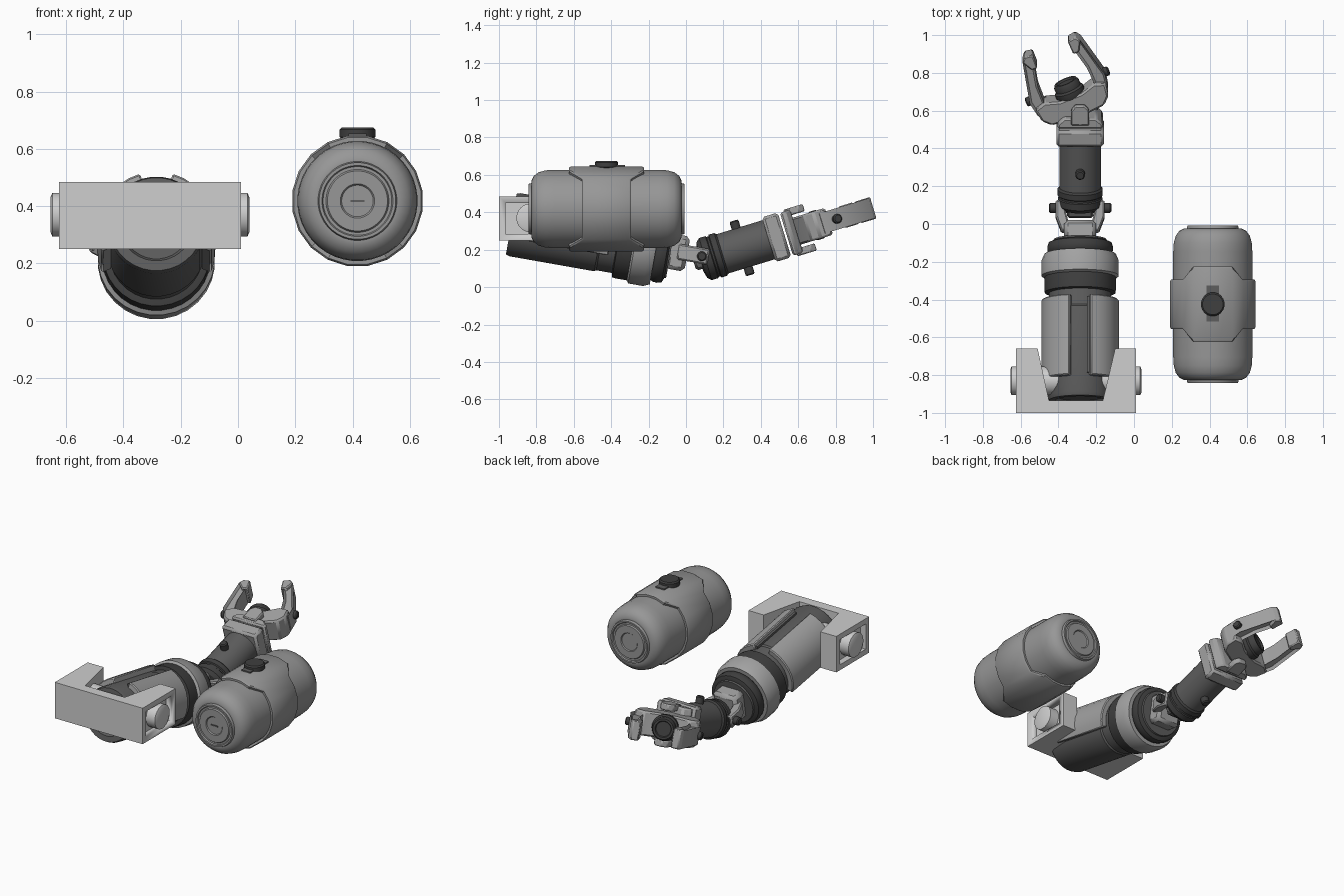
import bpy, bmesh
from math import cos, sin, radians, pi
from mathutils import Matrix, Vector

cube = bpy.data.objects.get("Cube")
if cube:
    bpy.data.objects.remove(cube, do_unlink=True)


def material(name, v):
    m = bpy.data.materials.new(name)
    m.use_nodes = True
    m.diffuse_color = (v, v, v, 1)
    bsdf = m.node_tree.nodes["Principled BSDF"]
    bsdf.inputs["Base Color"].default_value = (v, v, v, 1)
    bsdf.inputs["Roughness"].default_value = 0.6
    return m


PALE = material("pale grey", 0.62)
LIGHT = material("light grey", 0.36)
SHELL = material("shell grey", 0.31)
DARK = material("dark grey", 0.11)
BLACK = material("charcoal", 0.05)


def frame(x, y, z, tilt=0):
    return Matrix.Translation((x, y, z)) @ Matrix.Rotation(radians(tilt), 4, 'X')


def finish(bm, name, mat, matrix, bevel=0):
    bmesh.ops.recalc_face_normals(bm, faces=bm.faces)
    me = bpy.data.meshes.new(name)
    bm.to_mesh(me)
    bm.free()
    me.materials.append(mat)
    me.shade_smooth()
    me.set_sharp_from_angle(angle=radians(32))
    ob = bpy.data.objects.new(name, me)
    bpy.context.collection.objects.link(ob)
    ob.matrix_world = matrix
    if bevel:
        mod = ob.modifiers.new("bevel", 'BEVEL')
        mod.width, mod.segments, mod.limit_method = bevel, 1, 'ANGLE'
    return ob


def lathe(name, mat, matrix, profile, sides=28):
    """Spin (radius, distance) pairs around the local y axis."""
    bm = bmesh.new()
    rings = []
    for r, s in profile:
        rings.append([bm.verts.new((r * sin(2 * pi * (i + .5) / sides), s,
                                    r * cos(2 * pi * (i + .5) / sides))) for i in range(sides)])
    for a, b in zip(rings, rings[1:]):
        for i in range(sides):
            j = (i + 1) % sides
            bm.faces.new((a[i], a[j], b[j], b[i]))
    bm.faces.new(rings[0])
    bm.faces.new(rings[-1])
    return finish(bm, name, mat, matrix)


def prism(name, mat, matrix, points, z0, z1, bevel=0, recess=0):
    """Extrude a local xy outline from z0 to z1, optionally sinking both ends."""
    bm = bmesh.new()
    low = [bm.verts.new((x, y, z0)) for x, y in points]
    high = [bm.verts.new((x, y, z1)) for x, y in points]
    ends = [bm.faces.new(low[::-1]), bm.faces.new(high)]
    n = len(points)
    for i in range(n):
        j = (i + 1) % n
        bm.faces.new((low[i], low[j], high[j], high[i]))
    bmesh.ops.recalc_face_normals(bm, faces=bm.faces)
    if recess:
        for f in ends:
            bmesh.ops.inset_region(bm, faces=[f], thickness=.012, depth=-recess)
    return finish(bm, name, mat, matrix, bevel)


def box(name, mat, matrix, x, y, z, bevel=0):
    pts = [(x[0], y[0]), (x[1], y[0]), (x[1], y[1]), (x[0], y[1])]
    return prism(name, mat, matrix, pts, *z, bevel)


def rod(name, mat, matrix, axis, r, a, b):
    turn = {'X': Matrix.Rotation(-pi / 2, 4, 'Z'), 'Y': Matrix(), 'Z': Matrix.Rotation(pi / 2, 4, 'X')}
    c = min(.008, r / 4)
    return lathe(name, mat, matrix @ turn[axis.upper()],
                 [(r - c, a), (r, a + c), (r, b - c), (r - c, b)], 20)


SIDES = (("right", -1), ("left", 1))
ARM_X = -.285

# Canister body with stepped end caps
can = frame(.417, -.425, .418)
half = [(.03, .412), (.055, .412), (.06, .418), (.105, .418), (.11, .41), (.12, .41), (.124, .418),
        (.134, .418), (.138, .402), (.15, .402), (.178, .388), (.197, .362), (.207, .325), (.21, .28)]
lathe("canister_body", SHELL, can, [(r, -s) for r, s in half] + half[::-1], 40)
box("canister_end_mark", DARK, can, (-.025, .025), (-.417, -.41), (-.004, .004))

# Canister band, wider over the top and bottom
bm = bmesh.new()
rows = []
for i in range(20):
    t = 2 * pi * (i + .5) / 20
    w = .2 if abs(sin(t)) < .5 else .13
    rows.append([bm.verts.new((r * sin(t), s, r * cos(t)))
                 for r, s in ((.2, -w), (.224, -w), (.23, -w + .01), (.23, w - .01), (.224, w), (.2, w))])
for i, a in enumerate(rows):
    b = rows[(i + 1) % len(rows)]
    for k in range(6):
        m = (k + 1) % 6
        bm.faces.new((a[k], a[m], b[m], b[k]))
finish(bm, "canister_band", SHELL, can)

# Canister knobs and the strip joining them
for label, y in (("front", -.095), ("back", .1)):
    rod("canister_knob_" + label, BLACK, can, 'Z', .063, .215, .257)
box("canister_knob_strip", DARK, can, (-.032, .032), (-.09, .1), (.21, .235))

# Shoulder bracket with a square recess in each side
world = Matrix()
outline = [(-.625, -1), (.01, -1), (.01, -.66), (-.1, -.66), (-.165, -.935),
           (-.45, -.935), (-.51, -.66), (-.625, -.66)]
bracket = prism("shoulder_bracket", PALE, world, outline, .25, .485)
for label, x in (("right", -.625), ("left", .01)):
    cutter = box("recess_cutter_" + label, PALE, world, (x - .04, x + .04), (-.965, -.70), (.285, .45))
    cutter.hide_render = True
    cutter.hide_viewport = True
    cutter.hide_set(True)
    mod = bracket.modifiers.new("recess_" + label, 'BOOLEAN')
    mod.operation, mod.object, mod.solver = 'DIFFERENCE', cutter, 'EXACT'
lathe("shoulder_pivot", PALE, frame(0, -.83, .37) @ Matrix.Rotation(-pi / 2, 4, 'Z'),
      [(.06, -.655), (.077, -.648), (.077, .033), (.06, .04)])

# Upper arm core, collar rings and side shells
upper = frame(ARM_X, -.225, .212, -10)
lathe("upper_arm_core", DARK, upper, [(.12, -.70), (.13, -.72), (.165, -.72), (.172, -.70),
                                      (.172, -.24), (.165, -.23), (.165, -.12)], 32)
lathe("collar_seal", BLACK, upper, [(.165, -.145), (.188, -.14), (.19, -.12), (.19, -.05)], 32)
lathe("collar_ring", LIGHT, upper, [(.19, -.06), (.205, -.05), (.205, .03), (.19, .065), (.16, .065)], 28)
lathe("collar_cap", BLACK, upper, [(.16, .06), (.172, .075), (.175, .1), (.168, .125), (.145, .135)], 32)
lathe("collar_socket", DARK, upper, [(.145, .13), (.14, .145), (.10, .145)], 32)
cross = upper @ Matrix.Rotation(pi / 2, 4, 'X')
for label, side in SIDES:
    angles = [radians(-22 + 12 * k) for k in range(9)]
    arc = [(side * r * cos(t), r * sin(t)) for r, ts in ((.206, angles), (.165, angles[::-1])) for t in ts]
    prism("arm_shell_" + label, LIGHT, cross, arc, .18, .615, .006)
box("arm_top_rail", DARK, upper, (.035, .05), (-.6, -.19), (.165, .182))

# Elbow yoke and hinge pin
box("elbow_base", LIGHT, upper, (-.085, .085), (.13, .235), (-.09, .1), .02)
hinge = frame(ARM_X, .085, .165)
for label, side in SIDES:
    lug = [(side * x, y) for x, y in ((.05, -.13), (.1, -.13), (.13, -.05), (.13, .035), (.085, .035), (.075, -.03))]
    prism("elbow_lug_" + label, LIGHT, hinge @ Matrix.Rotation(radians(-10), 4, 'X'), lug, -.04, .045, .008)
rod("elbow_pin", BLACK, hinge, 'X', .026, -.165, .165)

# Forearm
fore = frame(ARM_X, .30, .21, 17)
box("elbow_tongue", DARK, fore, (-.07, .07), (-.27, -.18), (-.045, .045), .012)
lathe("forearm_cuff", BLACK, fore, [(.06, -.235), (.10, -.225), (.118, -.205), (.118, -.17), (.112, -.165),
                                    (.112, -.155), (.12, -.15), (.12, -.12), (.11, -.11)], 32)
lathe("forearm_tube", DARK, fore, [(.11, -.13), (.11, .15)], 32)

# Wrist block, fork and pin
box("wrist_block", LIGHT, fore, (-.125, .125), (.148, .237), (-.125, .125), .014)
fork = [(-.12, .248), (.12, .248), (.12, .275), (.085, .305), (-.085, .305), (-.12, .275)]
prism("wrist_fork", LIGHT, fore, fork, -.12, .12, .01)
lug = [(-.048, .27), (.048, .27), (.048, .35), (.025, .378), (-.025, .378), (-.048, .35)]
for label, side in (("lower", -1), ("upper", 1)):
    z = sorted((side * .09, side * .13))
    prism("wrist_lug_" + label, LIGHT, fore, lug, *z, .006)
rod("wrist_pin", BLACK, fore, 'Z', .025, -.152, .152)

# Palm, turned on the wrist pin
palm = fore @ Matrix.Translation((0, .335, 0)) @ Matrix.Rotation(radians(22), 4, 'Z') \
    @ Matrix.Translation((-.02, 0, 0))
body = [(-.06, -.03), (.06, -.03), (.15, -.02), (.19, .02), (.2, .09), (.14, .11),
        (.06, .085), (-.06, .085), (-.14, .11), (-.2, .09), (-.19, .02), (-.15, -.02)]
prism("palm", LIGHT, palm, body, -.075, .075, .01)
lathe("palm_lens", BLACK, palm, [(.075, .07), (.08, .085), (.08, .11), (.07, .12), (.07, .145),
                                 (.062, .16), (.05, .16), (.045, .15)], 24)

# Gripper fingers with hollowed faces and side bolts
for label, side in SIDES:
    finger = [(side * x, y) for x, y in ((.145, .05), (.2, .05), (.215, .13), (.165, .355),
                                         (.145, .378), (.105, .372), (.11, .335), (.14, .2))]
    prism("finger_" + label, LIGHT, palm, finger, -.056, .056, 0, .018)
    pad = [(side * x, y) for x, y in ((.102, .3), (.135, .3), (.165, .355), (.145, .382), (.1, .375))]
    prism("fingertip_" + label, LIGHT, palm, pad, -.06, .06, .006)
    ends = sorted((side * .18, side * .236))
    rod("finger_bolt_" + label, BLACK, palm @ Matrix.Translation((0, .13, 0)), 'X', .025, *ends)
